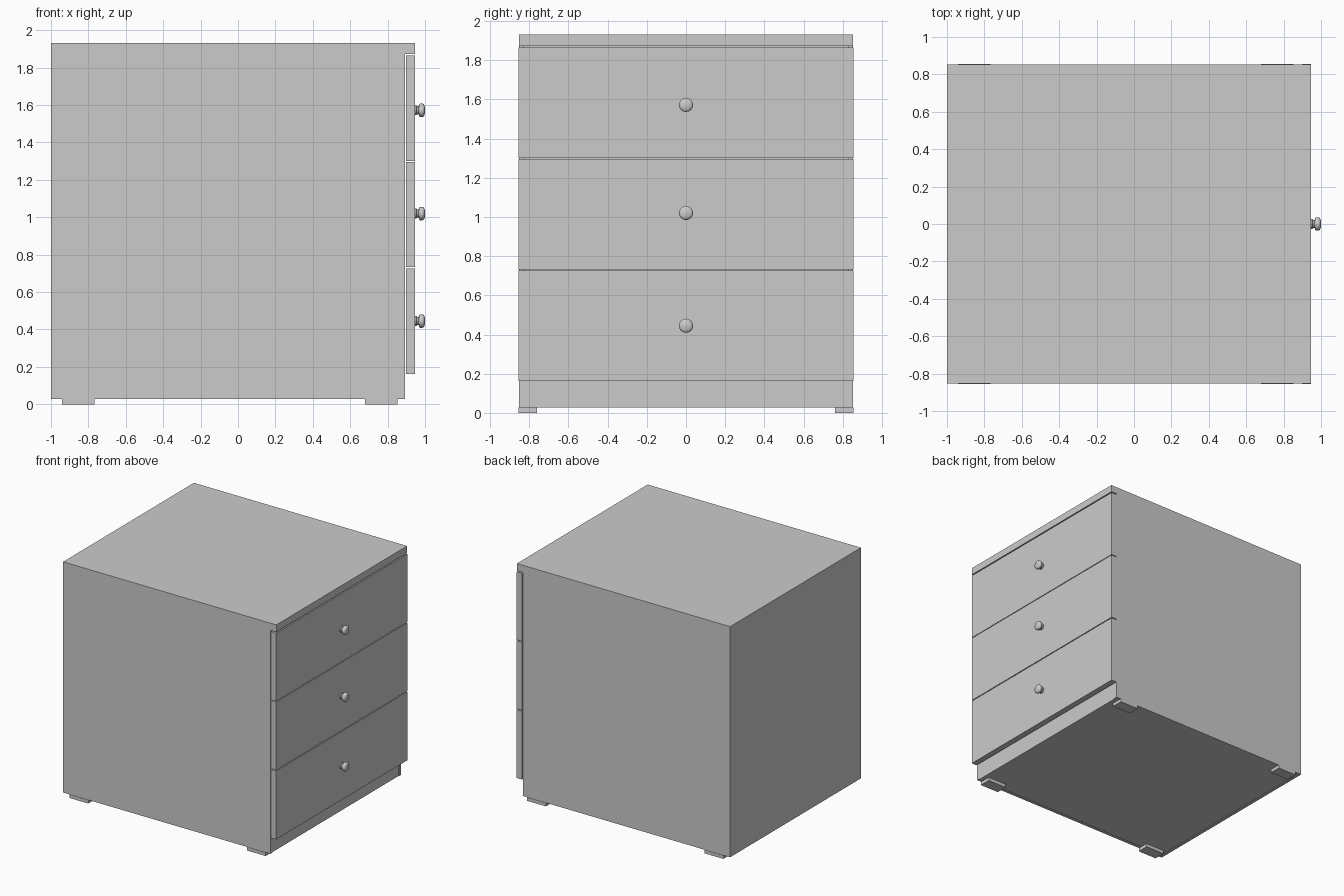
import bpy, bmesh, math

if "Cube" in bpy.data.objects:
    bpy.data.objects.remove(bpy.data.objects["Cube"])

def box(name, x0, x1, y0, y1, z0, z1):
    bm = bmesh.new()
    bmesh.ops.create_cube(bm, size=1)
    for v in bm.verts:
        v.co = ((x0 + x1) / 2 + v.co.x * (x1 - x0),
                (y0 + y1) / 2 + v.co.y * (y1 - y0),
                (z0 + z1) / 2 + v.co.z * (z1 - z0))
    me = bpy.data.meshes.new(name)
    bm.to_mesh(me)
    bm.free()
    ob = bpy.data.objects.new(name, me)
    bpy.context.collection.objects.link(ob)
    return ob

def knob(name, x, z, profile, n=20):
    # Spin a (distance, radius) profile around the x axis
    bm = bmesh.new()
    pts = [bm.verts.new((d, 0, r)) for d, r in profile]
    edges = [bm.edges.new(p) for p in zip(pts, pts[1:])]
    bmesh.ops.spin(bm, geom=pts + edges, cent=(0, 0, 0), axis=(1, 0, 0),
                   angle=2 * math.pi, steps=n)
    bmesh.ops.remove_doubles(bm, verts=bm.verts, dist=0.0003)
    bmesh.ops.recalc_face_normals(bm, faces=bm.faces)
    me = bpy.data.meshes.new(name)
    bm.to_mesh(me)
    bm.free()
    ob = bpy.data.objects.new(name, me)
    ob.location = (x, 0, z)
    bpy.context.collection.objects.link(ob)
    bpy.ops.object.select_all(action='DESELECT')
    ob.select_set(True)
    bpy.context.view_layer.objects.active = ob
    bpy.ops.object.shade_smooth_by_angle(angle=math.radians(40))

W, T = 0.853, 0.025          # half width, panel thickness
X0, X1, XF = -1.0, 0.893, 0.947
Z0, ZT, ZTOP = 0.028, 1.873, 1.932

# Carcass panels
box("top_panel", X0, XF, -W, W, ZT, ZTOP)
box("back_panel", X0, X0 + T, -W + T, W - T, Z0, ZT)
box("bottom_panel", X0 + T, X1 - T, -W + T, W - T, Z0 + 0.002, Z0 + T)
box("plinth", X1 - T - 0.005, X1 - 0.005, -W + T, W - T, Z0, 0.2)
for s, side in ((-1, "left"), (1, "right")):
    ya, yb = sorted((s * W, s * (W - T)))
    box(side + "_side_panel", X0, X1, ya, yb, Z0, ZT)
    # Feet
    fa, fb = sorted((s * 0.76, s * (W + 0.003)))
    for x, end in ((-0.94, "back"), (0.68, "front")):
        box(f"{end}_{side}_foot", x, x + 0.172, fa, fb, 0, Z0)

# Drawer fronts with knobs
profile = [(0, 0), (0, 0.026), (0.006, 0.026), (0.010, 0.022), (0.019, 0.022),
           (0.022, 0.032), (0.027, 0.036), (0.040, 0.036), (0.046, 0.033),
           (0.051, 0.024), (0.053, 0)]
drawers = ((0.162, 0.726, 0.445), (0.733, 1.296, 1.02), (1.302, 1.864, 1.572))
for i, (za, zb, zk) in enumerate(drawers, 1):
    box(f"drawer_front_{i}", X1 + 0.005, XF, -W - 0.002, W + 0.002, za, zb)
    knob(f"drawer_knob_{i}", XF, zk, profile)
